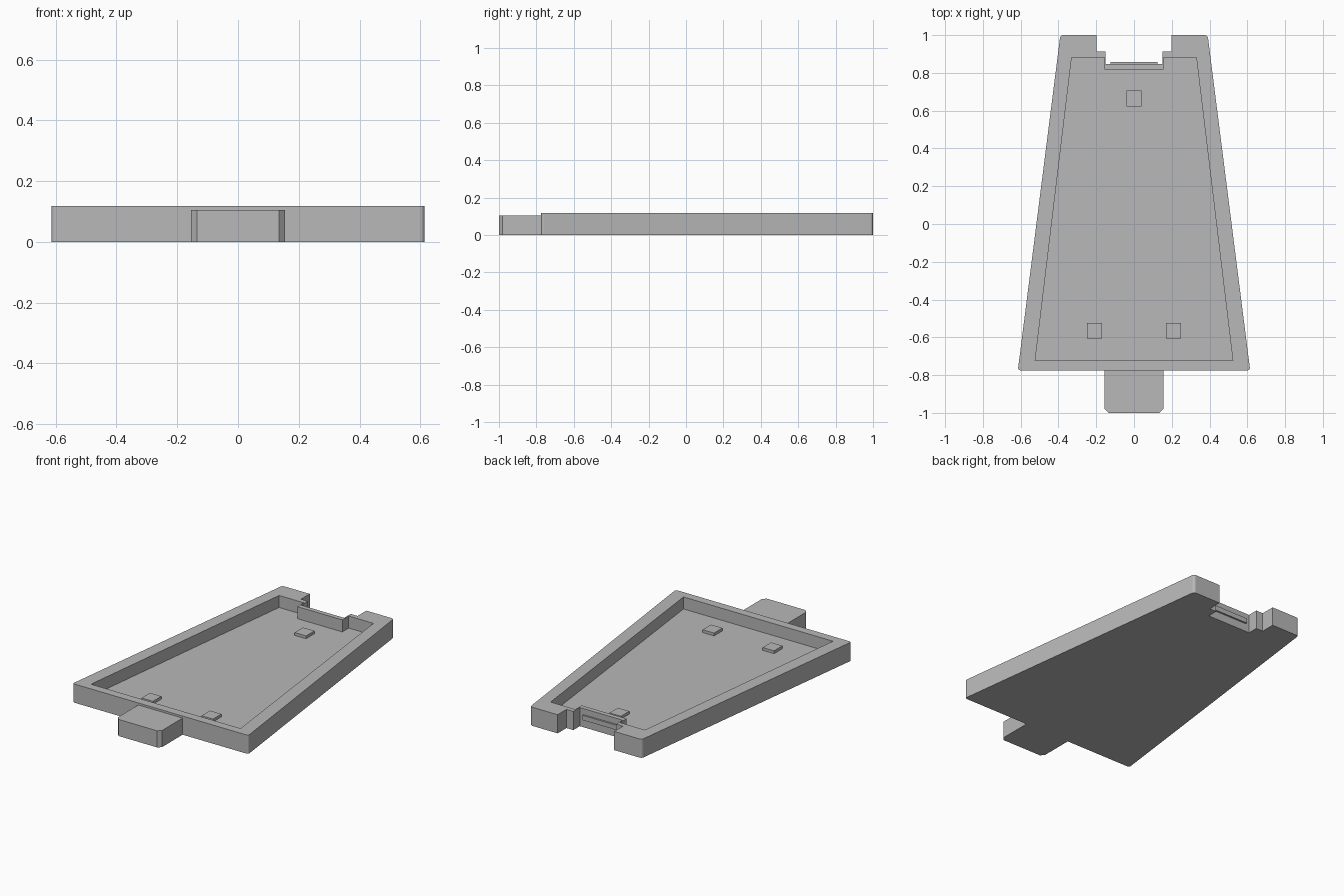
import bpy
import bmesh

cube = bpy.data.objects.get("Cube")
if cube:
    bpy.data.objects.remove(cube, do_unlink=True)

grey = bpy.data.materials.new("plain grey")
grey.use_nodes = True
grey.diffuse_color = (0.48, 0.48, 0.48, 1)
grey.node_tree.nodes["Principled BSDF"].inputs["Base Color"].default_value = grey.diffuse_color


def prism(name, half, z0, z1, corners=(), radius=0.02, segments=1):
    """Extrude a mirrored half outline (x > 0) and round the corners listed by index."""
    outline = half + [(-x, y) for x, y in reversed(half)]
    rounded = {half[i] for i in corners}
    bm = bmesh.new()
    low = [bm.verts.new((x, y, z0)) for x, y in outline]
    high = [bm.verts.new((x, y, z1)) for x, y in outline]
    bm.faces.new(low)
    bm.faces.new(high)
    edges = []
    for i, (x, y) in enumerate(outline):
        j = (i + 1) % len(outline)
        bm.faces.new((low[i], low[j], high[j], high[i]))
        if (abs(x), y) in rounded:
            edges.append(bm.edges.get((low[i], high[i])))
    if edges:
        bmesh.ops.bevel(bm, geom=edges, offset=radius, segments=segments,
                        profile=0.5, affect='EDGES')
    bmesh.ops.recalc_face_normals(bm, faces=bm.faces)
    mesh = bpy.data.meshes.new(name)
    bm.to_mesh(mesh)
    bm.free()
    mesh.materials.append(grey)
    obj = bpy.data.objects.new(name, mesh)
    bpy.context.collection.objects.link(obj)
    return obj


HEIGHT, FLOOR = 0.118, 0.042

# Tapered tray with a stepped notch through the back edge
tray = prism("tray", [(0.615, -0.775), (0.39, 1.0), (0.198, 1.0), (0.198, 0.912),
                      (0.15, 0.912), (0.15, 0.847)],
             0, HEIGHT, corners=(0, 1), radius=0.015, segments=4)

# Recess that leaves the rim and the upright panel behind the notch
recess = prism("recess_cutter", [(0.523, -0.722), (0.33, 0.882), (0.157, 0.882),
                                 (0.157, 0.818)], FLOOR, HEIGHT + 0.1)
recess.hide_render = True
recess.hide_viewport = True
cut = tray.modifiers.new("recess", 'BOOLEAN')
cut.operation = 'DIFFERENCE'
cut.solver = 'EXACT'
cut.object = recess

# Front connecting tab with chamfered corners
prism("front_tab", [(0.155, -1.0), (0.155, -0.774)], 0, 0.105, corners=(0,), radius=0.02)

# Snap ridge on the notch panel
prism("snap_ridge", [(0.125, 0.846), (0.125, 0.858)], 0.05, 0.08)

# Three locating pads on the floor
for name, x, y in (("back_pad", 0, 0.665), ("left_pad", 0.21, -0.565),
                   ("right_pad", -0.21, -0.565)):
    pad = prism(name, [(0.04, -0.042), (0.04, 0.042)], FLOOR - 0.005, FLOOR + 0.018)
    pad.location = (x, y, 0)
